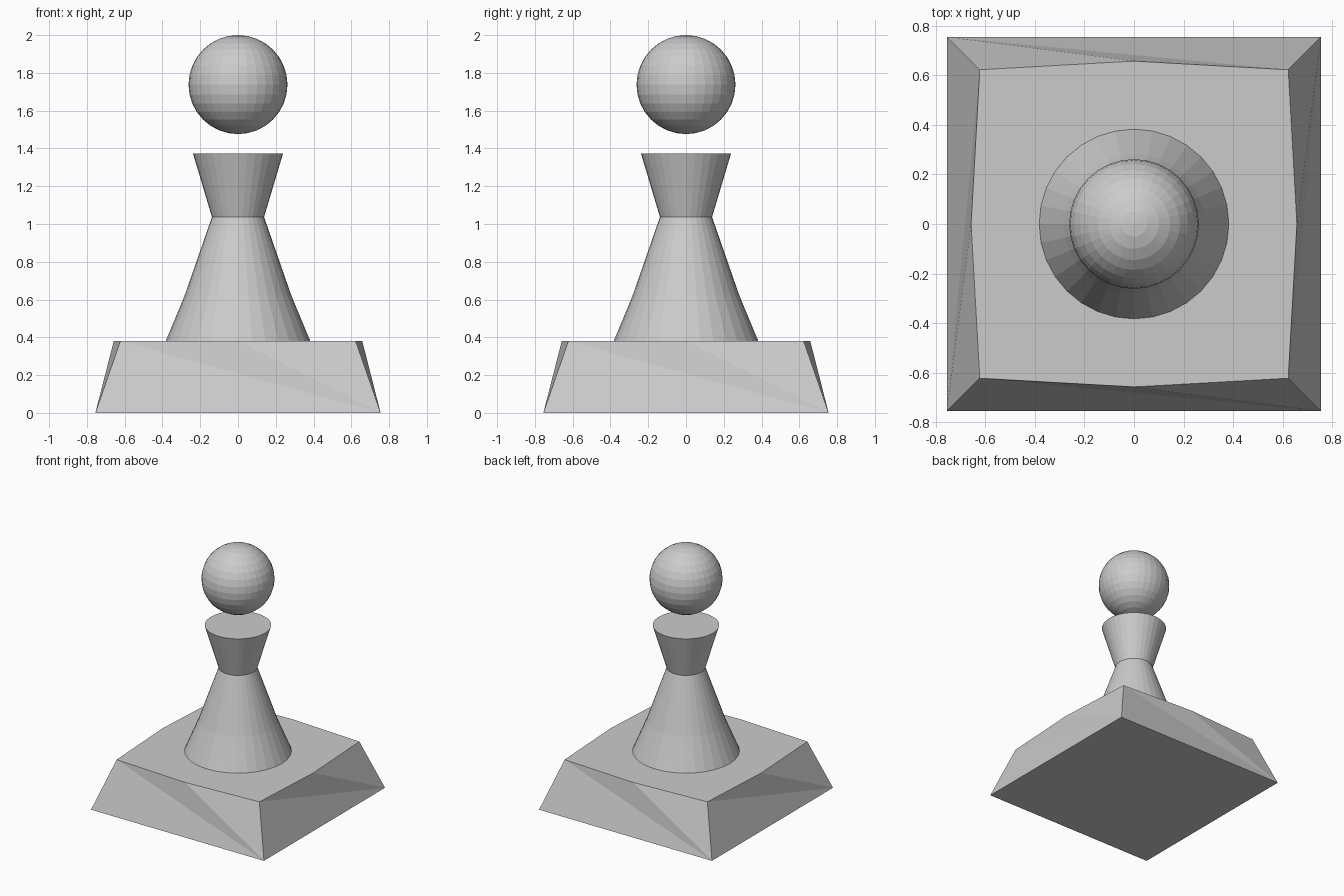
import bpy, bmesh
from math import cos, sin, pi

if "Cube" in bpy.data.objects:
    bpy.data.objects.remove(bpy.data.objects["Cube"])


def finish(bm, name):
    bmesh.ops.recalc_face_normals(bm, faces=bm.faces[:])
    mesh = bpy.data.meshes.new(name)
    bm.to_mesh(mesh)
    bm.free()
    obj = bpy.data.objects.new(name, mesh)
    bpy.context.collection.objects.link(obj)
    return obj


def lathe(name, profile, sides=32):
    bm = bmesh.new()
    rings = [[bm.verts.new((r * cos(2 * pi * i / sides), r * sin(2 * pi * i / sides), z))
              for i in range(sides)] for r, z in profile]
    for lo, hi in zip(rings, rings[1:]):
        for i in range(sides):
            j = (i + 1) % sides
            bm.faces.new((lo[i], lo[j], hi[j], hi[i]))
    bm.faces.new(rings[0][::-1])
    bm.faces.new(rings[-1])
    return finish(bm, name)


# Tapered square base whose top edges bow out at their midpoints
bm = bmesh.new()
B, T, M, H = 0.755, 0.623, 0.658, 0.38
corners = [(1, -1), (1, 1), (-1, 1), (-1, -1)]
mids = [(1, 0), (0, 1), (-1, 0), (0, -1)]
low = [bm.verts.new((x * B, y * B, 0)) for x, y in corners]
top = [bm.verts.new((x * T, y * T, H)) for x, y in corners]
mid = [bm.verts.new((x * M, y * M, H)) for x, y in mids]
for i in range(4):
    j = (i + 1) % 4
    bm.faces.new((low[j], top[j], mid[i]))
    bm.faces.new((low[j], mid[i], top[i]))
    bm.faces.new((low[j], top[i], low[i]))
bm.faces.new([v for pair in zip(top, mid) for v in pair])
bm.faces.new(low[::-1])
finish(bm, "base")

# Flared body and inverted-cone collar
lathe("body", [(0.383, 0.38), (0.283, 0.62), (0.138, 1.037)])
lathe("collar", [(0.138, 1.037), (0.238, 1.372)])

# Floating ball head
bm = bmesh.new()
bmesh.ops.create_uvsphere(bm, u_segments=32, v_segments=16, radius=0.262)
bmesh.ops.translate(bm, verts=bm.verts[:], vec=(0, 0, 1.738))
finish(bm, "head")
